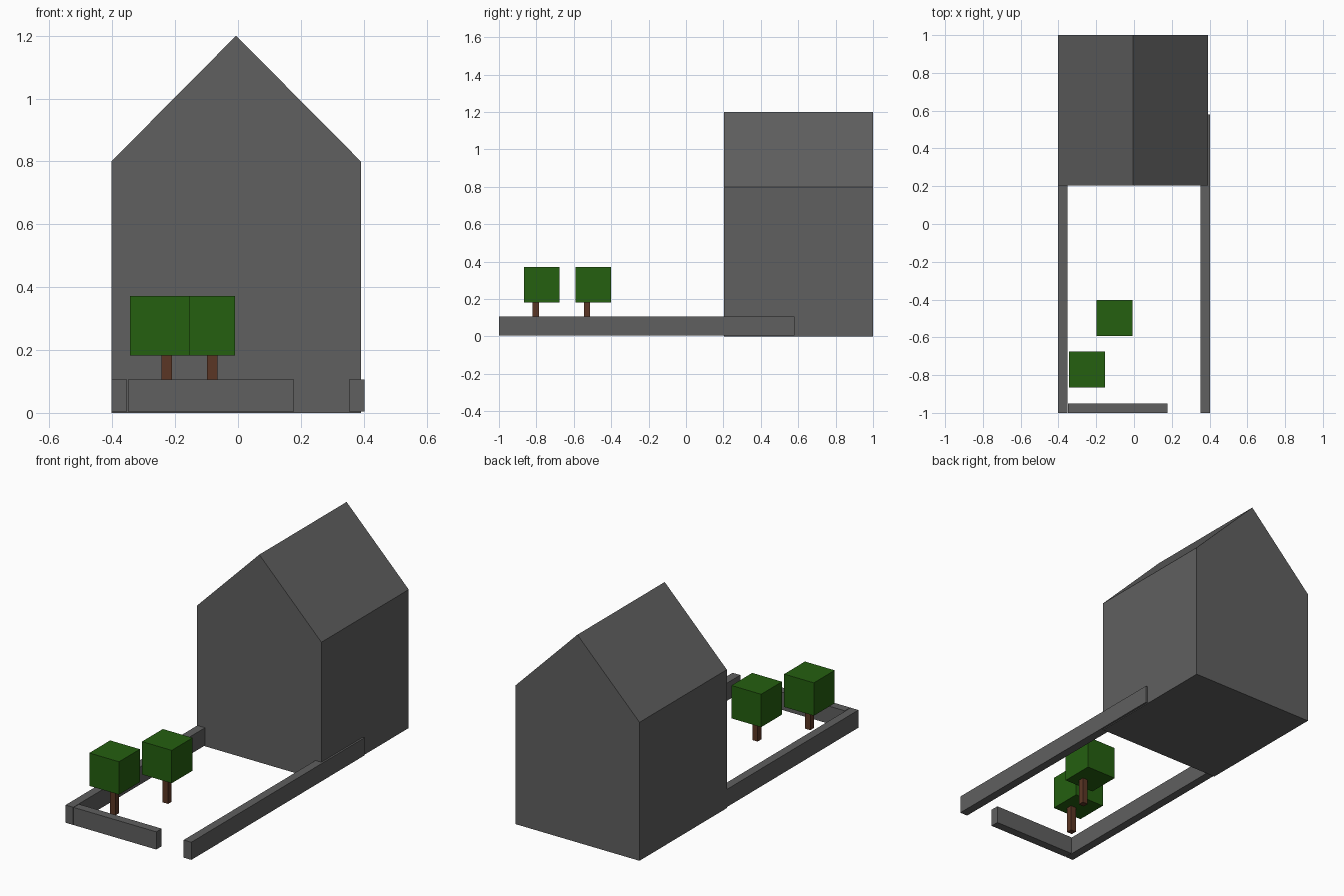
import bpy, bmesh

if "Cube" in bpy.data.objects:
    bpy.data.objects.remove(bpy.data.objects["Cube"])


def material(name, rgb):
    m = bpy.data.materials.new(name)
    m.diffuse_color = (*rgb, 1)
    m.use_nodes = True
    m.node_tree.nodes["Principled BSDF"].inputs["Base Color"].default_value = m.diffuse_color
    return m


grey = material("dark grey", (0.115, 0.115, 0.115))
green = material("leaf green", (0.018, 0.115, 0.005))
brown = material("bark brown", (0.105, 0.037, 0.018))


def prism(name, profile, y0, y1, mat):
    """Extrude an x-z profile from y0 to y1."""
    bm = bmesh.new()
    face = bm.faces.new([bm.verts.new((x, y0, z)) for x, z in profile])
    ext = bmesh.ops.extrude_face_region(bm, geom=[face])["geom"]
    verts = [v for v in ext if isinstance(v, bmesh.types.BMVert)]
    bmesh.ops.translate(bm, verts=verts, vec=(0, y1 - y0, 0))
    bmesh.ops.recalc_face_normals(bm, faces=bm.faces)
    mesh = bpy.data.meshes.new(name)
    bm.to_mesh(mesh)
    bm.free()
    mesh.materials.append(mat)
    ob = bpy.data.objects.new(name, mesh)
    bpy.context.collection.objects.link(ob)
    return ob


def box(name, x, y, z, mat):
    (x0, x1), (z0, z1) = x, z
    return prism(name, [(x0, z0), (x1, z0), (x1, z1), (x0, z1)], *y, mat)


# House with gabled roof
prism("house", [(-0.403, 0), (0.391, 0), (0.391, 0.8), (-0.006, 1.2), (-0.403, 0.8)],
      0.203, 1.0, grey)

# Low garden walls; the side walls run on into the house
WALL_Z = (0.005, 0.107)
box("left_wall", (-0.402, -0.353), (-1.0, 0.58), WALL_Z, grey)
box("right_wall", (0.353, 0.402), (-1.0, 0.58), WALL_Z, grey)
box("front_wall", (-0.35, 0.178), (-1.0, -0.951), WALL_Z, grey)

# Trees: square trunk with a slightly offset cube of leaves
for i, (x, y) in enumerate([(-0.227, -0.803), (-0.082, -0.529)], 1):
    t, f = 0.017, 0.095
    box(f"trunk_{i}", (x - t, x + t), (y - t, y + t), (0.03, 0.2), brown)
    cx, cy = x - 0.022, y + 0.032
    box(f"leaves_{i}", (cx - f, cx + f), (cy - f, cy + f), (0.182, 0.372), green)
